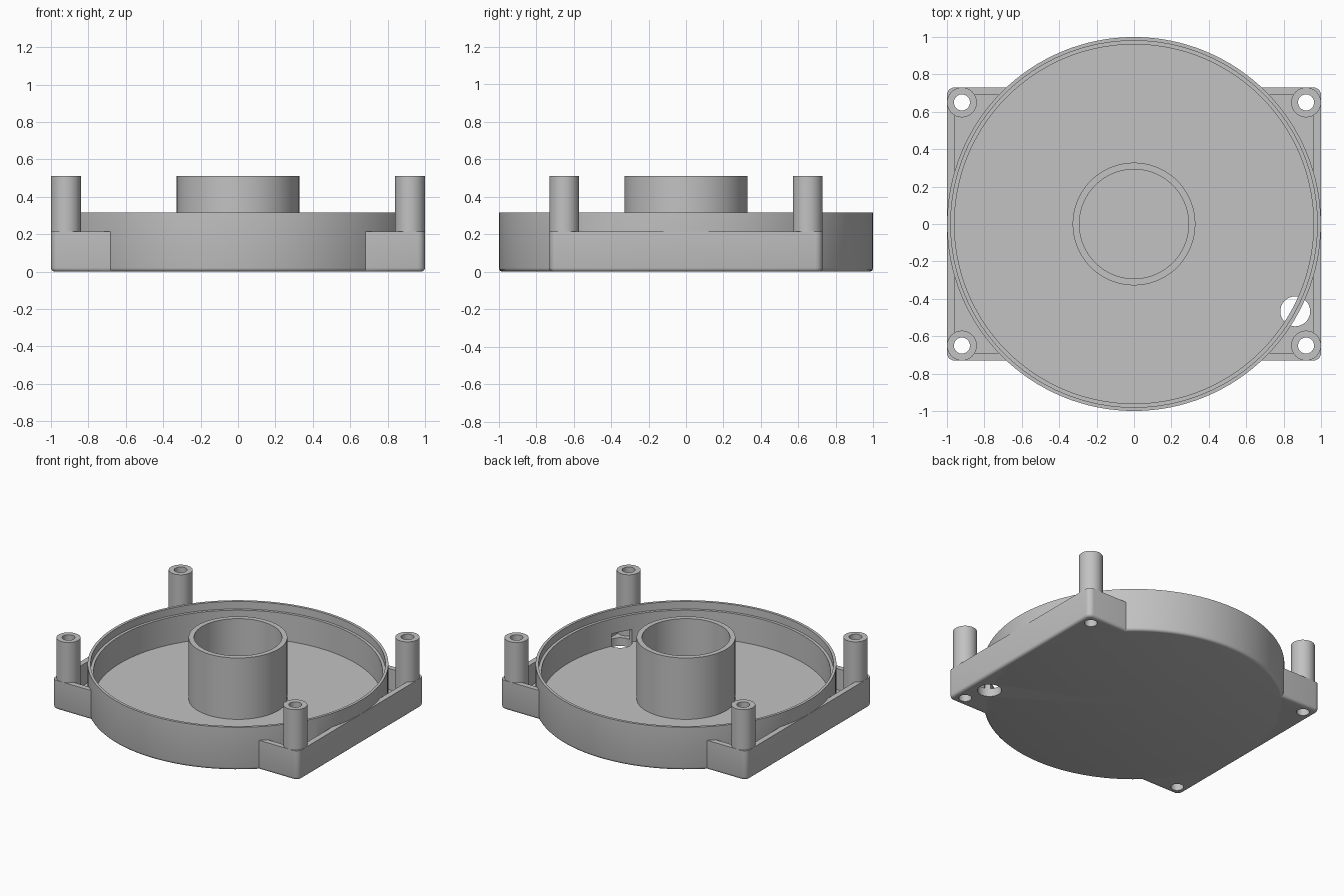
import bpy
import bmesh
import math
from mathutils import Matrix, Vector

if "Cube" in bpy.data.objects:
    bpy.data.objects.remove(bpy.data.objects["Cube"], do_unlink=True)

grey = bpy.data.materials.new("plain grey")
grey.use_nodes = True
colour = (0.54, 0.54, 0.54, 1)
grey.diffuse_color = colour
grey.node_tree.nodes["Principled BSDF"].inputs["Base Color"].default_value = colour

FLOOR = 0.06
FRAME_TOP = 0.215
POST_TOP = 0.51
POST_X, POST_Y = 0.92, 0.65
BORE = 0.043


def finish(bm, name):
    bmesh.ops.recalc_face_normals(bm, faces=bm.faces)
    mesh = bpy.data.meshes.new(name)
    bm.to_mesh(mesh)
    bm.free()
    mesh.materials.append(grey)
    obj = bpy.data.objects.new(name, mesh)
    bpy.context.collection.objects.link(obj)
    return obj


def lathe(name, profile, segments, closed, centre=(0, 0)):
    """Turn a radius/height profile around the vertical axis."""
    bm = bmesh.new()
    verts = [bm.verts.new((r, 0, z)) for r, z in profile]
    edges = [bm.edges.new(pair) for pair in zip(verts, verts[1:])]
    if closed:
        edges.append(bm.edges.new((verts[-1], verts[0])))
    bmesh.ops.spin(bm, geom=verts + edges, cent=(0, 0, 0), axis=(0, 0, 1),
                   angle=math.tau, steps=segments)
    bmesh.ops.remove_doubles(bm, verts=bm.verts, dist=1e-4)
    bmesh.ops.translate(bm, verts=bm.verts, vec=(*centre, 0))
    return finish(bm, name)


def box(name, half_x, half_y, bottom, top, corner=0, foot=0):
    """Box with rounded upright corners and a rounded foot."""
    bm = bmesh.new()
    bmesh.ops.create_cube(bm, size=2, matrix=Matrix.Translation((0, 0, (bottom + top) / 2))
                          @ Matrix.Diagonal((half_x, half_y, (top - bottom) / 2, 1)))
    if corner:
        upright = [e for e in bm.edges if abs(e.verts[0].co.z - e.verts[1].co.z) > 0.01]
        bmesh.ops.bevel(bm, geom=upright, offset=corner, segments=5,
                        profile=0.5, affect='EDGES')
    if foot:
        low = [e for e in bm.edges if all(v.co.z < bottom + 0.001 for v in e.verts)]
        bmesh.ops.bevel(bm, geom=low, offset=foot, segments=3,
                        profile=0.5, affect='EDGES')
    return finish(bm, name)


def drill(name, centre, radius, bottom, top, segments=32):
    return lathe(name, [(0, bottom), (radius, bottom), (radius, top), (0, top)],
                 segments, False, centre)


def cut(target, cutter):
    mod = target.modifiers.new("cut", 'BOOLEAN')
    mod.operation = 'DIFFERENCE'
    mod.solver = 'EXACT'
    mod.object = cutter
    bpy.context.view_layer.objects.active = target
    bpy.ops.object.modifier_apply(modifier=mod.name)
    bpy.data.objects.remove(cutter, do_unlink=True)


# Round tray with a rounded foot and a stepped rim
R, foot = 0.9995, 0.02
arc = [(R - foot + foot * math.sin(a), foot - foot * math.cos(a))
       for a in (math.radians(d) for d in (0, 30, 60, 90))]
tray = lathe("round_tray", [(0, 0)] + arc + [
    (R, 0.315), (0.98, 0.315), (0.98, 0.26), (0.96, 0.26),
    (0.96, FLOOR), (0, FLOOR)], 128, False)

# Hub tube
hub = lathe("hub_tube", [(0.328, FLOOR - 0.02), (0.328, POST_TOP),
                         (0.292, POST_TOP), (0.292, FLOOR - 0.02)], 96, True)

# Hollow corner frame around the tray
frame = box("corner_frame", 1, 0.73, 0, FRAME_TOP, corner=0.04, foot=0.02)
cut(frame, box("pocket_cutter", 0.96, 0.69, FLOOR, 0.4))
cut(frame, drill("tray_cutter", (0, 0), 0.972, -0.1, 0.4, 128))

# Screw posts, each with a bore through the frame floor
corners = [(sx, sy) for sx in (1, -1) for sy in (1, -1)]
posts = []
for sx, sy in corners:
    centre = (sx * POST_X, sy * POST_Y)
    cut(frame, drill("bore_cutter", centre, BORE, -0.1, 0.4))
    name = f"{'back' if sy > 0 else 'front'}_{'left' if sx > 0 else 'right'}_post"
    posts.append(lathe(name, [(0.08, 0.03), (0.08, POST_TOP),
                              (BORE, POST_TOP), (BORE, 0.03)], 32, True, centre))

# Cable hole through the floor and the foot of the tray wall
for part in (tray, frame):
    cut(part, drill("cable_cutter", (0.862, -0.467), 0.08, -0.1, 0.15))

# Smooth round surfaces, sharp rims
bpy.ops.object.select_all(action='DESELECT')
for part in [tray, hub, frame] + posts:
    part.select_set(True)
bpy.context.view_layer.objects.active = tray
bpy.ops.object.shade_smooth_by_angle(angle=math.radians(31))
